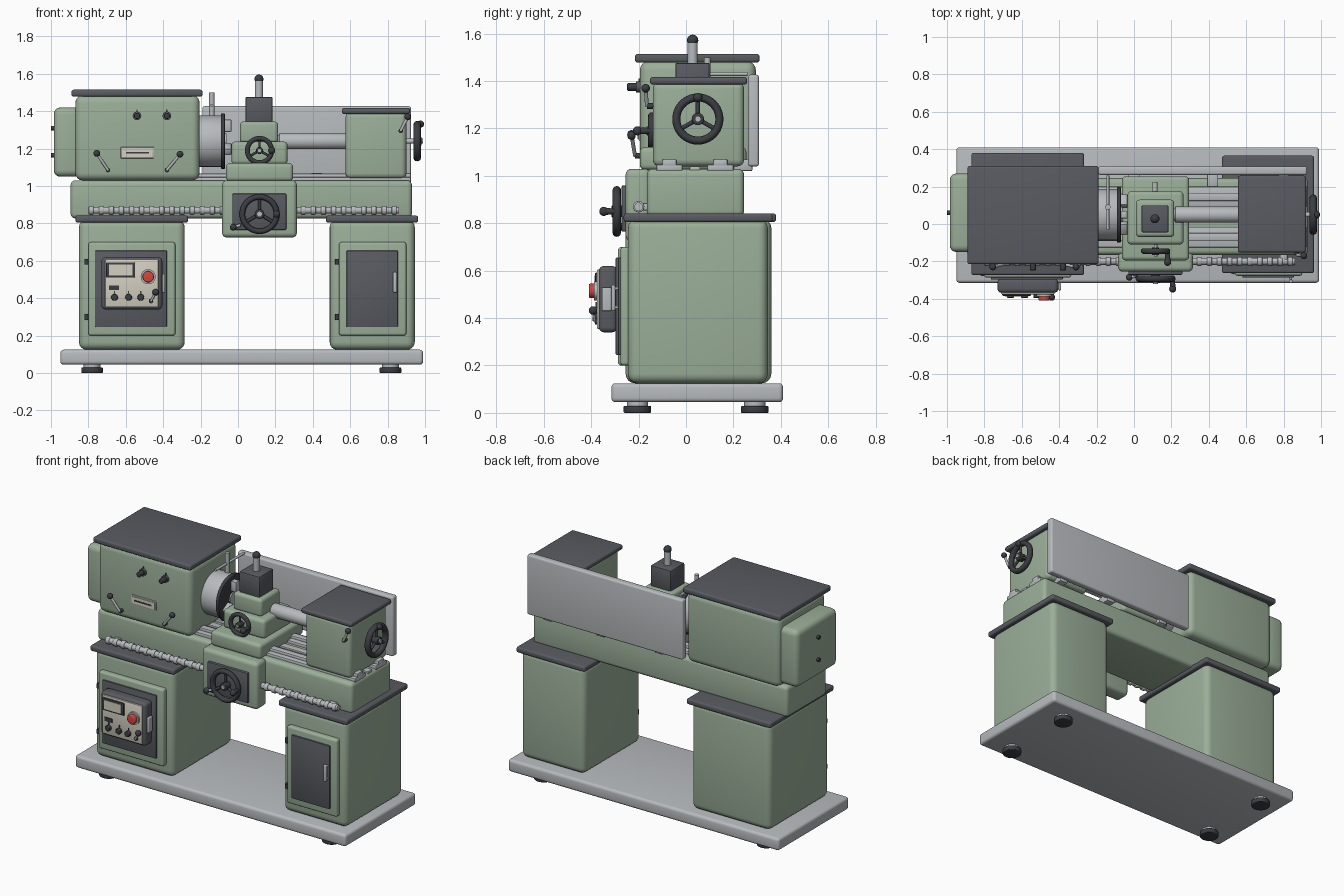
import bpy, bmesh
from math import sin, cos, radians, tau
from mathutils import Vector, Matrix

if "Cube" in bpy.data.objects:
    bpy.data.objects.remove(bpy.data.objects["Cube"])


def material(name, r, g, b):
    m = bpy.data.materials.new(name)
    m.diffuse_color = (r, g, b, 1)
    m.use_nodes = True
    m.node_tree.nodes["Principled BSDF"].inputs["Base Color"].default_value = m.diffuse_color
    return m


GREEN = material("green_paint", 0.33, 0.43, 0.32)
DARK = material("dark_grey", 0.10, 0.105, 0.12)
BLACK = material("black_plastic", 0.045, 0.047, 0.055)
STEEL = material("steel", 0.48, 0.50, 0.52)
CREAM = material("cream", 0.66, 0.63, 0.53)
RED = material("red", 0.65, 0.06, 0.05)


def finish(bm, name, mat):
    me = bpy.data.meshes.new(name)
    bm.to_mesh(me)
    bm.free()
    me.materials.append(mat)
    me.shade_smooth()
    me.set_sharp_from_angle(angle=radians(35))
    ob = bpy.data.objects.new(name, me)
    bpy.context.collection.objects.link(ob)
    return ob


def box(name, x, y, z, mat, r=0.0, seg=4):
    """Rounded box from (min, max) pairs."""
    bm = bmesh.new()
    size = Vector((x[1] - x[0], y[1] - y[0], z[1] - z[0]))
    mid = Vector((x[0] + x[1], y[0] + y[1], z[0] + z[1])) / 2
    bmesh.ops.create_cube(bm, size=1, matrix=Matrix.Translation(mid) @ Matrix.Diagonal((*size, 1)))
    if r:
        bmesh.ops.bevel(bm, geom=bm.edges[:], offset=min(r, min(size) * 0.48), segments=seg,
                        profile=0.5, affect='EDGES', clamp_overlap=True)
    return finish(bm, name, mat)


def rod(name, a, b, r, mat, r2=None, n=32, bev=0.0):
    """Cylinder or cone between two points."""
    a, b = Vector(a), Vector(b)
    d = b - a
    bm = bmesh.new()
    m = Matrix.Translation((a + b) / 2) @ d.to_track_quat('Z', 'Y').to_matrix().to_4x4()
    bmesh.ops.create_cone(bm, cap_ends=True, segments=n, radius1=r, radius2=r if r2 is None else r2,
                          depth=d.length, matrix=m)
    if bev:
        caps = {e for f in bm.faces if len(f.verts) > 4 for e in f.edges}
        bmesh.ops.bevel(bm, geom=list(caps), offset=bev, segments=3, profile=0.5, affect='EDGES')
    return finish(bm, name, mat)


def ball(name, c, r, mat):
    bm = bmesh.new()
    bmesh.ops.create_uvsphere(bm, u_segments=20, v_segments=12, radius=r, matrix=Matrix.Translation(c))
    return finish(bm, name, mat)


def lever(name, a, b, out, r=0.008):
    """Arm from pivot a to ball b; out is the stub from the pivot back to the housing."""
    rod(name + "_pivot", Vector(a) - Vector(out), a, 0.012, BLACK)
    rod(name + "_arm", a, b, r, STEEL, n=16)
    ball(name + "_ball", b, 0.018, BLACK)


def wheel(name, c, axis, radius, minor, back, handle_angle, grip):
    """Three-spoke handwheel; axis points outward, back is the shaft length."""
    c, axis = Vector(c), Vector(axis)
    side = Vector((0, 0, 1)).cross(axis)
    up = Vector((0, 0, 1))

    def at(deg, d):
        return c + (side * cos(radians(deg)) + up * sin(radians(deg))) * d
    bm = bmesh.new()
    N, M = 40, 12
    rings = []
    for i in range(N):
        rings.append([bm.verts.new(at(360 * i / N, radius - minor + minor * cos(tau * j / M))
                                   + axis * minor * 1.15 * sin(tau * j / M)) for j in range(M)])
    for i in range(N):
        for j in range(M):
            p, q, k = rings[i], rings[(i + 1) % N], (j + 1) % M
            bm.faces.new((p[j], q[j], q[k], p[k]))
    bmesh.ops.recalc_face_normals(bm, faces=bm.faces[:])
    finish(bm, name + "_rim", BLACK)
    rod(name + "_hub", c - axis * 0.02, c + axis * 0.022, radius * 0.24, BLACK, bev=0.004)
    rod(name + "_shaft", c - axis * back, c + axis * 0.03, radius * 0.12, STEEL)
    for k in range(3):
        rod(name + "_spoke", c, at(90 + 120 * k, radius - minor), radius * 0.085, BLACK, n=12)
    h = at(handle_angle, radius - minor)
    rod(name + "_grip", h, h + axis * grip, 0.012, BLACK, 0.015, n=16)
    ball(name + "_grip_end", h + axis * grip, 0.019, BLACK)


# Base plate and levelling feet
box("base_plate", (-0.95, 0.99), (-0.315, 0.41), (0.045, 0.125), STEEL, 0.018)
for fx in (-0.78, 0.815):
    for fy in (-0.205, 0.29):
        rod("foot_pad", (fx, fy, 0), (fx, fy, 0.03), 0.058, BLACK, bev=0.005)
        rod("foot_stem", (fx, fy, 0.03), (fx, fy, 0.06), 0.045, STEEL)

# Two pedestals with caps and framed doors
for side, px, py, dx, ix in (("left", (-0.85, -0.285), (-0.255, 0.36), (-0.80, -0.335), (-0.765, -0.38)),
                             ("right", (0.49, 0.945), (-0.245, 0.345), (0.54, 0.90), (0.58, 0.855))):
    f = py[0]
    box(side + "_pedestal", px, py, (0.125, 0.82), GREEN, 0.04)
    box(side + "_pedestal_cap", (px[0] - 0.02, px[1] + 0.018), (f - 0.018, py[1] + 0.02), (0.805, 0.842), DARK, 0.012)
    box(side + "_door_frame", dx, (f - 0.032, f + 0.02), (0.20, 0.70), GREEN, 0.014)
    box(side + "_door_panel", ix, (f - 0.042, f), (0.245, 0.655), DARK, 0.005, 2)
    for hz in (0.30, 0.595):
        rod(side + "_hinge", (dx[0] - 0.01, f - 0.012, hz - 0.015), (dx[0] - 0.01, f - 0.012, hz + 0.015), 0.012, BLACK, n=16)
box("right_door_handle", (0.828, 0.85), (-0.315, -0.298), (0.43, 0.54), STEEL, 0.008)
for hz in (0.445, 0.525):
    rod("right_door_handle_post", (0.839, -0.28, hz), (0.839, -0.305, hz), 0.007, STEEL, n=12)

# Control box on the left door
box("control_box", (-0.73, -0.405), (-0.368, -0.29), (0.34, 0.62), DARK, 0.022)
box("control_plate", (-0.71, -0.425), (-0.376, -0.36), (0.355, 0.605), CREAM, 0.005, 2)
box("display_frame", (-0.705, -0.55), (-0.384, -0.37), (0.51, 0.592), BLACK, 0.005, 2)
box("display_screen", (-0.69, -0.565), (-0.387, -0.38), (0.522, 0.58), CREAM)
box("control_tag", (-0.69, -0.635), (-0.382, -0.37), (0.443, 0.467), BLACK)
rod("stop_collar", (-0.48, -0.37, 0.515), (-0.48, -0.388, 0.515), 0.04, STEEL)
rod("stop_button", (-0.48, -0.38, 0.515), (-0.48, -0.41, 0.515), 0.03, RED, bev=0.006)
for kx in (-0.66, -0.585, -0.52):
    rod("control_knob", (kx, -0.37, 0.405), (kx, -0.395, 0.405), 0.018, BLACK, bev=0.004)
    box("control_knob_mark", (kx - 0.003, kx + 0.003), (-0.38, -0.372), (0.425, 0.44), BLACK)
lever("control_lever", (-0.465, -0.385, 0.385), (-0.44, -0.392, 0.432), (0, -0.02, 0), 0.006)
box("control_box_grip", (-0.405, -0.39), (-0.355, -0.315), (0.43, 0.53), STEEL, 0.006)

# Bed, ways and lead screw
box("bed", (-0.895, 0.93), (-0.165, 0.245), (0.827, 1.03), GREEN, 0.025)
for wy in (-0.07, 0.145):
    box("bed_way", (-0.25, 0.925), (wy - 0.055, wy + 0.055), (1.02, 1.048), STEEL, 0.006, 2)
    box("bed_way_ridge", (-0.25, 0.925), (wy - 0.022, wy + 0.022), (1.04, 1.066), STEEL, 0.008, 2)
box("bed_centre_strip", (-0.25, 0.92), (0.015, 0.06), (1.02, 1.04), STEEL, 0.004, 2)
rod("lead_screw", (-0.80, -0.2, 0.87), (0.86, -0.2, 0.87), 0.018, STEEL)
for i in range(31):
    sx = -0.785 + i * 0.054
    rod("lead_screw_collar", (sx - 0.013, -0.2, 0.87), (sx + 0.013, -0.2, 0.87), 0.024, STEEL, bev=0.005, n=24)
for sx in (-0.74, 0.80):
    box("lead_screw_bracket", (sx - 0.02, sx + 0.02), (-0.205, -0.15), (0.855, 0.885), STEEL, 0.004, 2)

# Headstock
box("headstock", (-0.87, -0.205), (-0.195, 0.295), (1.03, 1.485), GREEN, 0.04)
box("headstock_lid", (-0.89, -0.19), (-0.215, 0.31), (1.478, 1.515), DARK, 0.012)
box("end_cover", (-0.985, -0.84), (-0.15, 0.27), (1.05, 1.42), GREEN, 0.035)
for z in (1.165, 1.31):
    rod("end_cover_screw", (-0.98, 0.06, z), (-1.0, 0.06, z), 0.012, BLACK, n=16)
for kx in (-0.54, -0.38):
    rod("speed_knob_base", (kx, -0.19, 1.375), (kx, -0.21, 1.375), 0.023, DARK)
    rod("speed_knob", (kx, -0.2, 1.375), (kx, -0.248, 1.375), 0.016, BLACK, bev=0.004)
    box("speed_knob_mark", (kx - 0.004, kx + 0.004), (-0.2, -0.194), (1.395, 1.41), BLACK)
lever("gear_lever_left", (-0.695, -0.215, 1.085), (-0.755, -0.23, 1.175), (0, -0.03, 0))
lever("gear_lever_right", (-0.38, -0.215, 1.085), (-0.31, -0.23, 1.17), (0, -0.03, 0))
box("name_plate_frame", (-0.628, -0.448), (-0.2, -0.18), (1.148, 1.208), STEEL, 0.004, 2)
box("name_plate", (-0.62, -0.456), (-0.204, -0.19), (1.156, 1.2), CREAM)
box("name_plate_bar", (-0.6, -0.476), (-0.207, -0.2), (1.173, 1.181), BLACK)

# Chuck with three jaws and key
CY, CZ = 0.05, 1.24
rod("chuck_body", (-0.22, CY, CZ), (-0.085, CY, CZ), 0.137, STEEL, n=48, bev=0.005)
rod("chuck_face", (-0.092, CY, CZ), (-0.07, CY, CZ), 0.148, BLACK, n=48, bev=0.004)
rod("chuck_bore", (-0.08, CY, CZ), (-0.062, CY, CZ), 0.04, STEEL)
for k in range(3):
    jaw = box("chuck_jaw", (-0.075, -0.035), (-0.02, 0.02), (0.05, 0.115), STEEL, 0.005, 2)
    jaw.matrix_world = Matrix.Translation((0, CY, CZ)) @ Matrix.Rotation(k * tau / 3, 4, 'X')
rod("chuck_key", (-0.14, 0.09, 1.35), (-0.14, 0.09, 1.5), 0.014, STEEL, n=20)
rod("chuck_key_bar", (-0.14, -0.03, 1.43), (-0.14, 0.26, 1.43), 0.008, STEEL, n=16)

# Splash guard
box("splash_guard", (-0.19, 0.925), (0.262, 0.308), (1.04, 1.427), STEEL, 0.012)
for bx in (0.0, 0.42, 0.8):
    box("splash_guard_bracket", (bx - 0.03, bx + 0.03), (0.2, 0.28), (1.02, 1.07), STEEL, 0.006, 2)

# Tailstock with quill, clamp lever and handwheel
box("tailstock", (0.575, 0.90), (-0.14, 0.245), (1.04, 1.395), GREEN, 0.028)
box("tailstock_cap", (0.555, 0.92), (-0.152, 0.258), (1.385, 1.417), DARK, 0.012)
rod("tailstock_quill", (0.22, CY, CZ), (0.6, CY, CZ), 0.043, STEEL, bev=0.006)
rod("tailstock_centre", (0.12, CY, CZ), (0.225, CY, CZ), 0.004, STEEL, 0.035)
lever("quill_clamp", (0.87, -0.165, 1.295), (0.908, -0.17, 1.37), (0, -0.04, 0))
wheel("tailstock_wheel", (0.958, CY, CZ), (1, 0, 0), 0.108, 0.017, 0.08, 90, 0.018)
for wy in (-0.07, 0.145):
    box("tailstock_clamp", (0.88, 0.925), (wy - 0.03, wy + 0.03), (1.04, 1.07), STEEL, 0.006, 2)

# Carriage: saddle, apron and slides
box("saddle", (-0.065, 0.295), (-0.195, 0.255), (1.025, 1.122), GREEN, 0.022)
box("apron", (-0.085, 0.315), (-0.255, -0.15), (0.725, 1.03), GREEN, 0.025)
box("cross_slide", (-0.035, 0.265), (-0.11, 0.175), (1.115, 1.238), GREEN, 0.022)
box("compound_slide", (0.01, 0.215), (-0.07, 0.13), (1.23, 1.345), GREEN, 0.02)
box("apron_plate", (-0.03, 0.258), (-0.272, -0.24), (0.765, 0.96), DARK, 0.006, 2)
wheel("apron_wheel", (0.115, -0.292, 0.85), (0, -1, 0), 0.107, 0.015, 0.04, 0, 0.055)
lever("feed_lever", (0.01, -0.28, 0.79), (-0.025, -0.285, 0.78), (0, -0.02, 0))
wheel("cross_slide_wheel", (0.115, -0.145, 1.19), (0, -1, 0), 0.078, 0.013, 0.06, 0, 0.06)

# Tool post and clamp handle
box("tool_post", (0.04, 0.185), (-0.045, 0.10), (1.34, 1.477), DARK, 0.008, 2)
rod("tool_post_stem", (0.112, 0.028, 1.47), (0.112, 0.028, 1.57), 0.021, STEEL)
ball("tool_post_knob", (0.112, 0.028, 1.572), 0.024, BLACK)
rod("slide_lock_pin", (0.112, 0.16, 1.19), (0.112, 0.225, 1.19), 0.014, STEEL, n=16)
